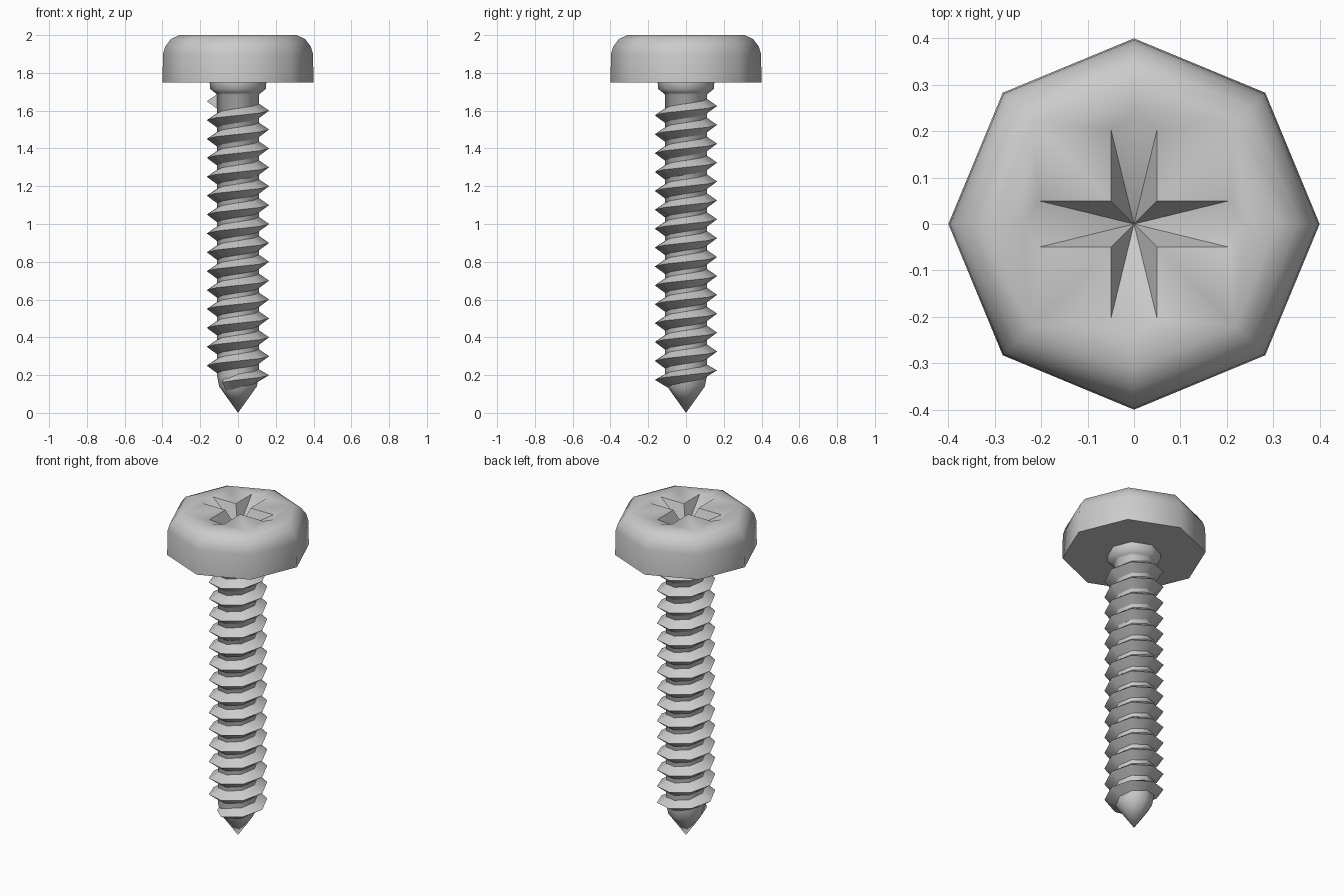
import bpy, bmesh
from math import cos, sin, pi, radians

if "Cube" in bpy.data.objects:
    bpy.data.objects.remove(bpy.data.objects["Cube"])

SIDES = 8


def finish(name, bm, angle):
    bmesh.ops.recalc_face_normals(bm, faces=bm.faces[:])
    me = bpy.data.meshes.new(name)
    bm.to_mesh(me)
    bm.free()
    ob = bpy.data.objects.new(name, me)
    bpy.context.collection.objects.link(ob)
    bpy.ops.object.select_all(action='DESELECT')
    ob.select_set(True)
    bpy.context.view_layer.objects.active = ob
    bpy.ops.object.shade_smooth_by_angle(angle=radians(angle))
    return ob


def ring(bm, r, z):
    return [bm.verts.new((r * cos(2 * pi * i / SIDES), r * sin(2 * pi * i / SIDES), z))
            for i in range(SIDES)]


def bridge(bm, a, b):
    n = len(a)
    for i in range(n):
        j = (i + 1) % n
        bm.faces.new((a[i], a[j], b[j], b[i]))


def lathe(bm, profile):
    rings = [ring(bm, r, z) for r, z in profile]
    for a, b in zip(rings, rings[1:]):
        bridge(bm, a, b)
    return rings


# Octagonal pan head with a cross recess sinking to a central point
bm = bmesh.new()
rings = lathe(bm, [(0.40, 1.75), (0.397, 1.90), (0.385, 1.94), (0.355, 1.98), (0.31, 2.0)])
bm.faces.new(rings[0])
top = rings[-1]
outline = []
for k in range(4):
    c, s = cos(k * pi / 2), sin(k * pi / 2)
    for x, y in ((0.24, 0), (0.205, 0.05), (0.05, 0.05), (0.05, 0.205)):
        outline.append(bm.verts.new((x * c - y * s, x * s + y * c, 2.0)))
for i in range(SIDES):
    o = [outline[(2 * i + j) % 16] for j in range(3)]
    bm.faces.new((top[i], top[(i + 1) % SIDES], o[2], o[1], o[0]))
centre = bm.verts.new((0, 0, 1.87))
for i in range(16):
    bm.faces.new((outline[i], outline[(i + 1) % 16], centre))
finish("head", bm, 46)

# Shank with collar under the head and pointed tip
bm = bmesh.new()
rings = lathe(bm, [(0.10, 0.14), (0.112, 0.20), (0.112, 1.685), (0.122, 1.695),
                   (0.147, 1.715), (0.15, 1.75)])
bm.faces.new(rings[-1])
tip = bm.verts.new((0, 0, 0))
for i in range(SIDES):
    bm.faces.new((rings[0][i], rings[0][(i + 1) % SIDES], tip))
finish("shank", bm, 46)

# Right-handed helical thread, eight segments per turn
bm = bmesh.new()
PITCH = 0.1
first, last = -3, 14 * SIDES + 4
sections = []
for i in range(first, last + 1):
    a = 2 * pi * i / SIDES
    z = 0.20 + PITCH * i / SIDES
    crest = 0.118 if i == first else 0.165
    inner = 0.09 if i < 4 else 0.104
    pts = ((inner, z - 0.045), (crest, z), (inner, z + 0.042))
    sections.append([bm.verts.new((r * cos(a), r * sin(a), h)) for r, h in pts])
for a, b in zip(sections, sections[1:]):
    bridge(bm, a, b)
bm.faces.new(sections[0])
bm.faces.new(sections[-1])
finish("thread", bm, 50)
